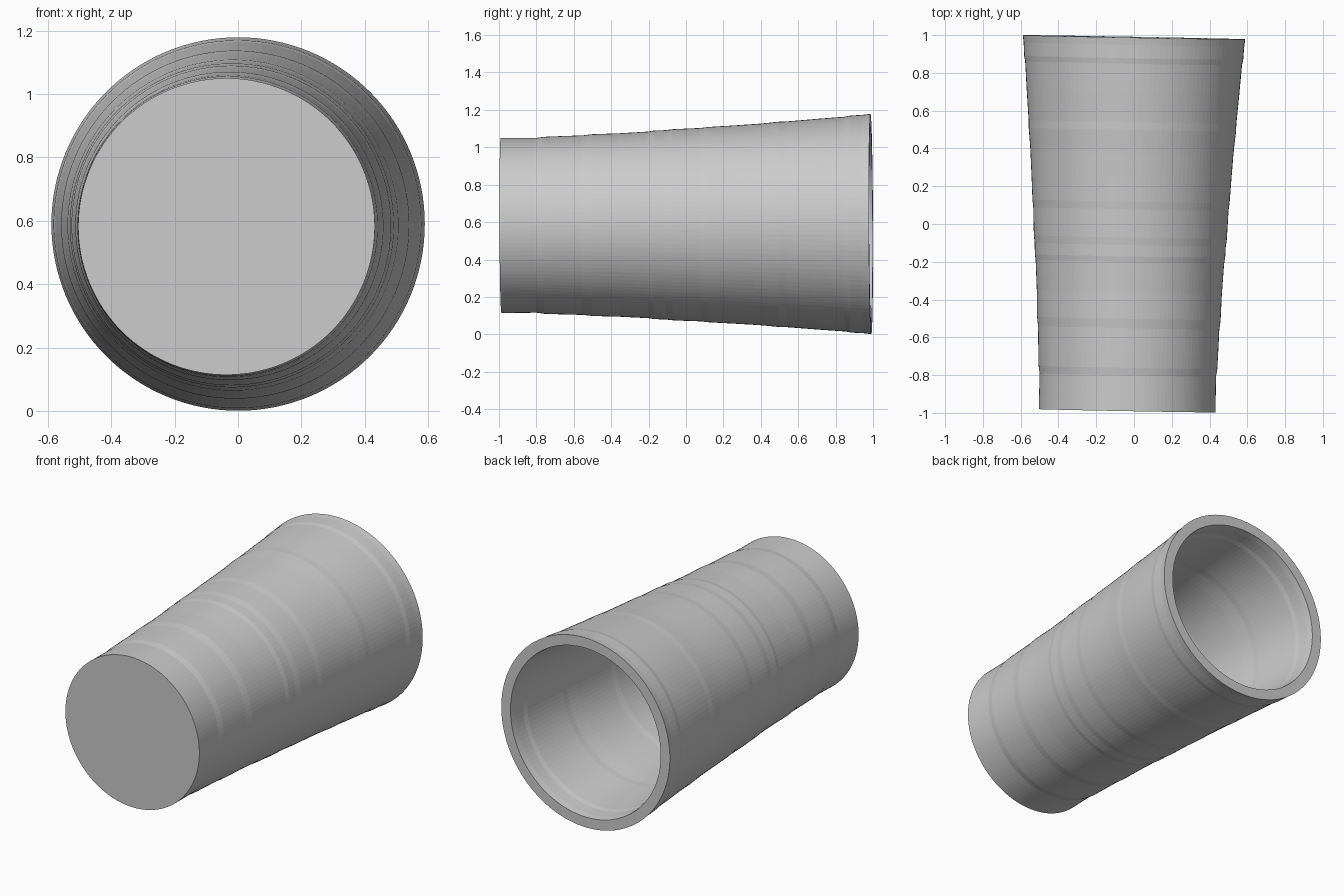
import bpy, bmesh, math
from mathutils import Matrix

cube = bpy.data.objects.get("Cube")
if cube:
    bpy.data.objects.remove(cube, do_unlink=True)

HALF = 0.989      # half the length along the axis
WALL = 0.064      # wall and floor thickness
SIDES = 128

# Outer wall: (position along the axis, radius), with shallow steps
outer = [(-HALF, 0.468), (-0.8, 0.467), (-0.76, 0.473), (-0.68, 0.476),
         (-0.55, 0.480), (-0.5, 0.486), (-0.36, 0.490), (-0.2, 0.499),
         (-0.17, 0.504), (-0.11, 0.506), (-0.07, 0.511), (0.08, 0.517),
         (0.12, 0.522), (0.26, 0.530), (0.37, 0.537), (0.41, 0.540),
         (0.5, 0.549), (0.54, 0.550), (0.7, 0.563), (0.85, 0.574),
         (0.88, 0.580), (0.95, 0.584), (HALF, 0.589)]

# Inner wall runs back from the rim to the floor at a constant thickness
floor = -HALF + WALL
inner = [(y, r - WALL) for y, r in reversed(outer) if y > floor]
inner.append((floor, inner[-1][1]))
profile = [(-HALF, 0)] + outer + inner + [(floor, 0)]

# Spin the closed section round the axis
bm = bmesh.new()
verts = [bm.verts.new((0, y, r)) for y, r in profile]
edges = [bm.edges.new(pair) for pair in zip(verts, verts[1:])]
bmesh.ops.spin(bm, geom=verts + edges, cent=(0, 0, 0), axis=(0, 1, 0),
               angle=math.tau, steps=SIDES, use_duplicate=False)
bmesh.ops.remove_doubles(bm, verts=bm.verts, dist=0.0001)
bmesh.ops.dissolve_degenerate(bm, edges=bm.edges, dist=0.0001)
bmesh.ops.recalc_face_normals(bm, faces=bm.faces)

# Lay the cup down, turned very slightly off the y axis
bm.transform(Matrix.Translation((-0.018, 0, 0.586))
             @ Matrix.Rotation(-0.0185, 4, 'Z')
             @ Matrix.Rotation(0.004, 4, 'X'))

mesh = bpy.data.meshes.new("cup")
bm.to_mesh(mesh)
bm.free()
cup = bpy.data.objects.new("cup", mesh)
bpy.context.collection.objects.link(cup)

# Plain grey
grey = bpy.data.materials.new("light grey")
grey.use_nodes = True
colour = (0.6, 0.6, 0.6, 1)
grey.diffuse_color = colour
grey.node_tree.nodes["Principled BSDF"].inputs["Base Color"].default_value = colour
mesh.materials.append(grey)
